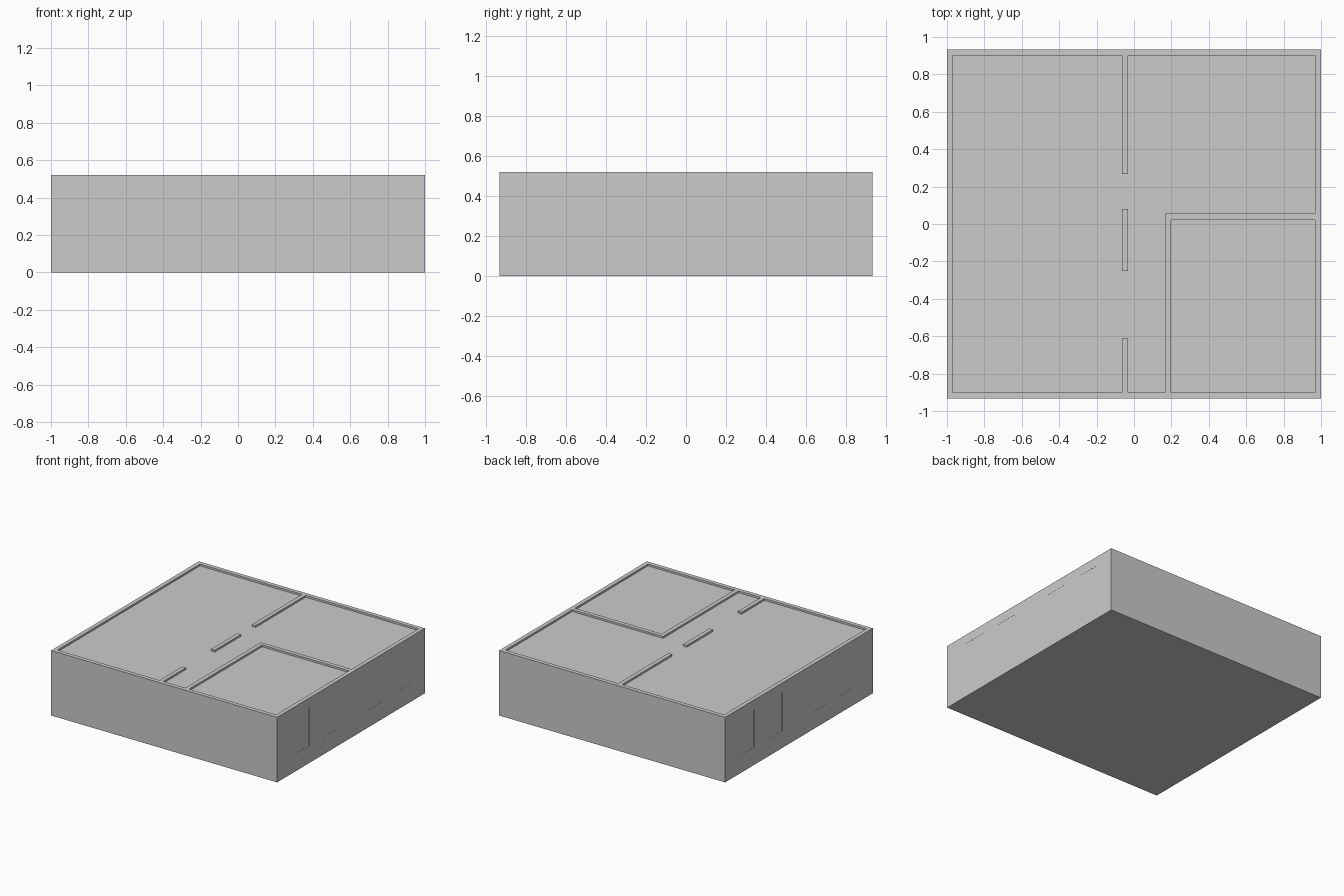
import bpy

if "Cube" in bpy.data.objects:
    bpy.data.objects.remove(bpy.data.objects["Cube"])

H = 0.52          # wall height
T = 0.033         # wall thickness
X, Y = 1.0, 0.933  # outer half sizes


def box(name, x0, x1, y0, y1, z0, z1):
    bpy.ops.mesh.primitive_cube_add(size=1, location=((x0 + x1) / 2, (y0 + y1) / 2, (z0 + z1) / 2))
    ob = bpy.context.object
    ob.name = name
    ob.scale = (x1 - x0, y1 - y0, z1 - z0)
    bpy.ops.object.transform_apply(location=False, rotation=False, scale=True)
    return ob


# Floor and slightly sunken ceiling
box("floor", -X + T, X - T, -Y + T, Y - T, 0, 0.012)
box("ceiling", -X + T, X - T, -Y + T, Y - T, H - 0.027, H - 0.015)

# Front and back walls
box("front_wall", -X, X, -Y, -Y + T, 0, H)
box("back_wall", -X, X, Y - T, Y, 0, H)

# Side walls: piers between windows, bands below and above, flush window panels
centres = (-0.62, -0.262, 0.305, 0.665)
W, Z0, Z1 = 0.187, 0.14, 0.445
for side, xa in (("left", -X), ("right", X - T)):
    xb = xa + T
    y0, y1 = -Y + T, Y - T
    box(side + "_wall_lower", xa, xb, y0, y1, 0, Z0)
    box(side + "_wall_upper", xa, xb, y0, y1, Z1, H)
    start = y0
    for c in centres:
        box(side + "_wall_pier", xa, xb, start, c - W / 2, Z0, Z1)
        box(side + "_window", xa + 0.001, xb - 0.001, c - W / 2, c + W / 2, Z0, Z1)
        start = c + W / 2
    box(side + "_wall_pier", xa, xb, start, y1, Z0, Z1)

# Corridor partition with two door gaps
for y0, y1 in ((-Y + T, -0.613), (-0.25, 0.081), (0.267, Y - T)):
    box("corridor_partition", -0.064, -0.031, y0, y1, 0, H)

# L-shaped room partition
box("room_partition_long", 0.165, 0.198, -Y + T, 0.055, 0, H)
box("room_partition_cross", 0.198, X - T, 0.022, 0.055, 0, H)
